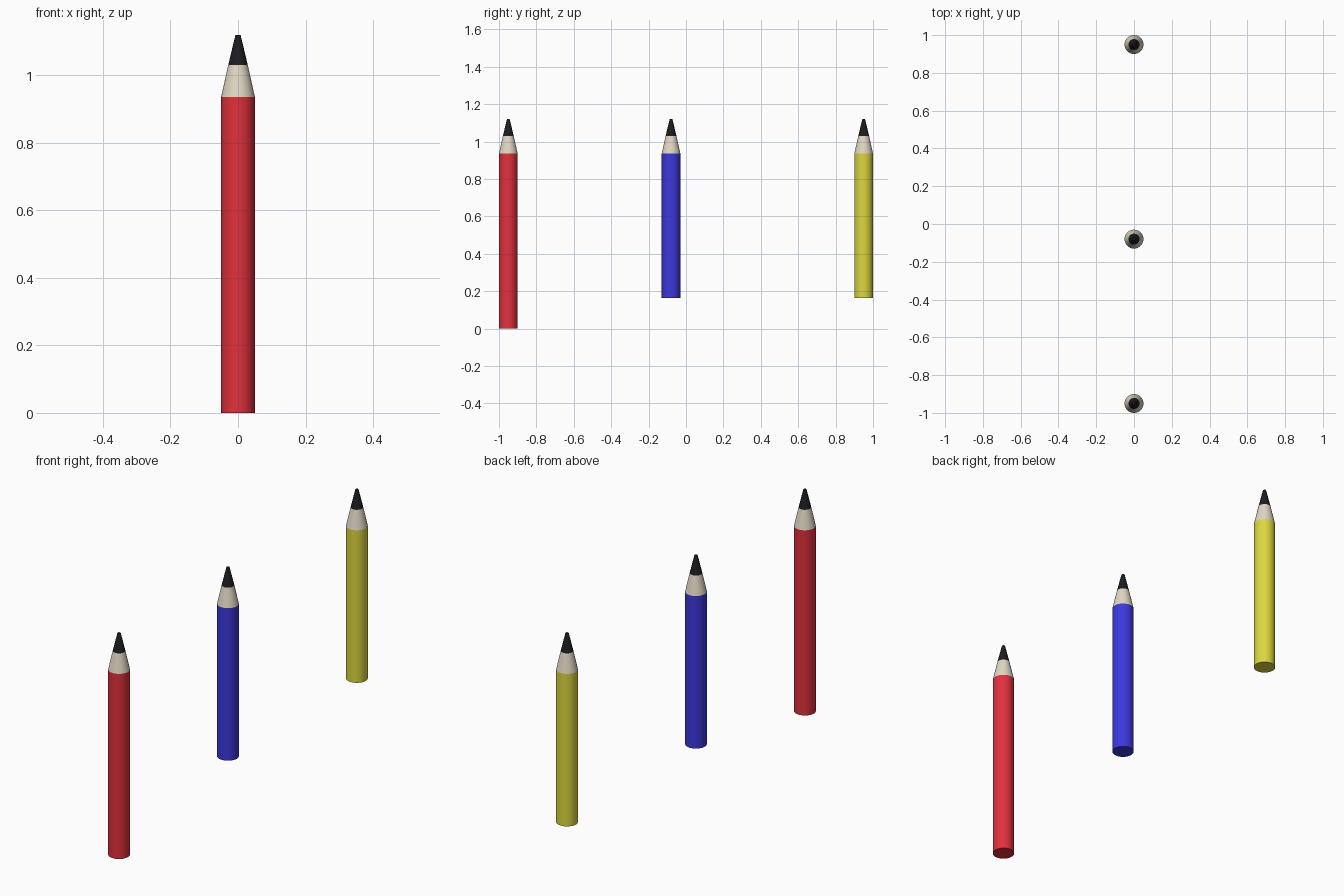
import bpy
from math import radians

if "Cube" in bpy.data.objects:
    bpy.data.objects.remove(bpy.data.objects["Cube"])

SIDES = 32
BODY_TOP, WOOD_TOP, TIP_TOP = 0.936, 1.03, 1.12
R_BODY, R_LEAD, R_TIP = 0.05, 0.029, 0.0075


def material(name, color):
    mat = bpy.data.materials.new(name)
    mat.diffuse_color = (*color, 1)
    mat.use_nodes = True
    mat.node_tree.nodes["Principled BSDF"].inputs["Base Color"].default_value = mat.diffuse_color
    return mat


def section(name, y, z0, z1, r0, r1, mat):
    """Capped round section from z0 to z1, tapering from r0 to r1."""
    bpy.ops.mesh.primitive_cone_add(vertices=SIDES, radius1=r0, radius2=r1,
                                    depth=z1 - z0, location=(0, y, (z0 + z1) / 2))
    obj = bpy.context.object
    obj.name = name
    obj.data.materials.append(mat)
    bpy.ops.object.shade_smooth_by_angle(angle=radians(30))
    return obj


wood = material("wood", (0.75, 0.68, 0.55))
lead = material("lead", (0.012, 0.012, 0.014))

# Three pencils in a row: colour, y position, bottom height, paint
pencils = [
    ("red", -0.95, 0.0, (0.75, 0.03, 0.045)),
    ("blue", -0.08, 0.165, (0.045, 0.04, 0.72)),
    ("yellow", 0.95, 0.165, (0.72, 0.68, 0.05)),
]
for color, y, bottom, rgb in pencils:
    # Painted barrel
    section(f"{color}_barrel", y, bottom, BODY_TOP, R_BODY, R_BODY, material(color, rgb))
    # Sharpened wood
    section(f"{color}_sharpened_wood", y, BODY_TOP, WOOD_TOP, R_BODY, R_LEAD, wood)
    # Lead point with a small blunt end
    section(f"{color}_lead_point", y, WOOD_TOP, TIP_TOP, R_LEAD, R_TIP, lead)
